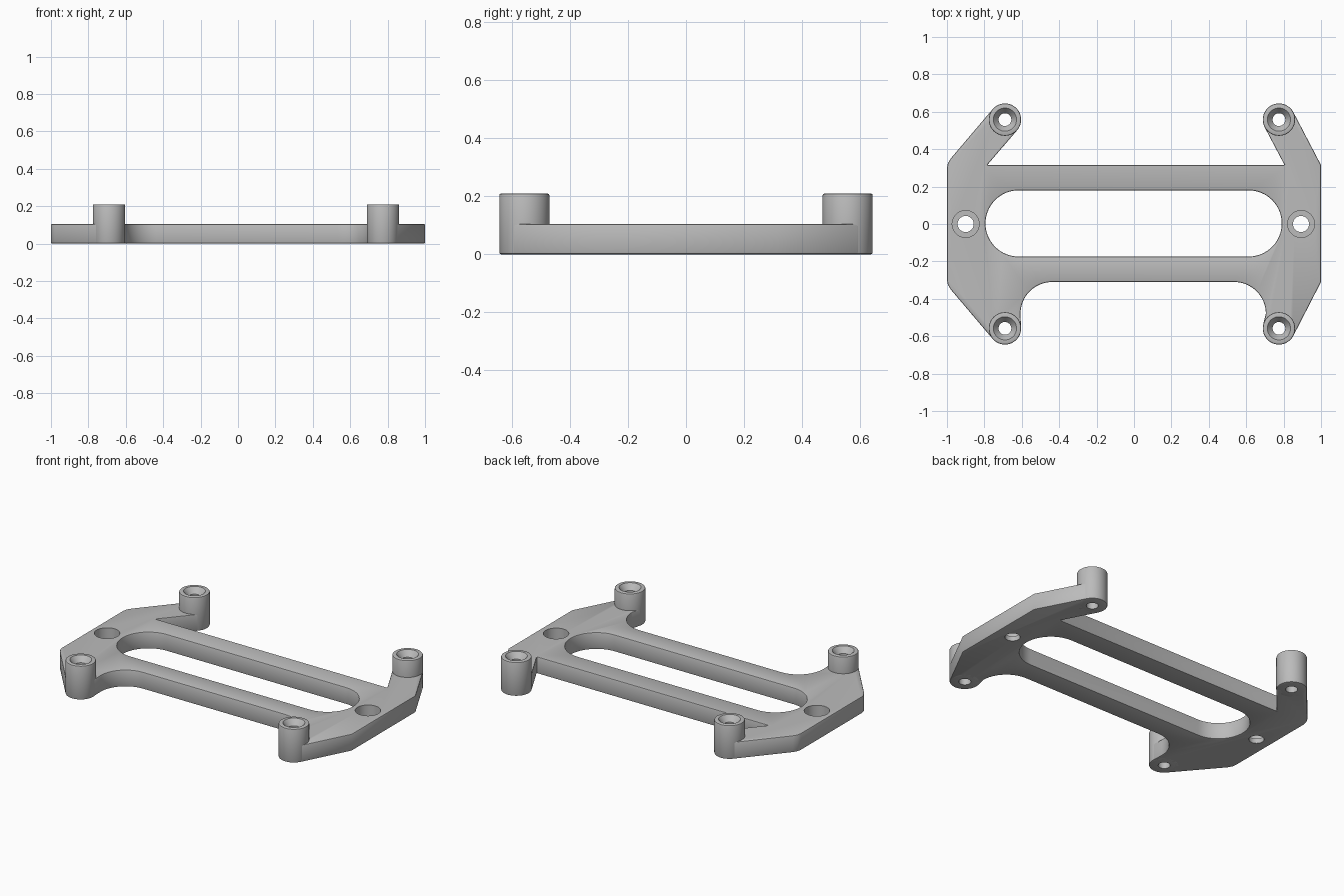
import bpy, bmesh, math
from mathutils import Vector

cube = bpy.data.objects.get("Cube")
if cube:
    bpy.data.objects.remove(cube, do_unlink=True)

THICK, POST_R, POST_H = 0.105, 0.0865, 0.21
POSTS = {"left_back": (0.775, 0.558), "right_back": (-0.69, 0.558),
         "left_front": (0.775, -0.558), "right_front": (-0.69, -0.558)}
MOUNT_HOLES = [(0.893, 0), (-0.9, 0)]

gray = bpy.data.materials.new("plain gray")
gray.use_nodes = True
gray.diffuse_color = (0.5, 0.5, 0.5, 1)
gray.node_tree.nodes["Principled BSDF"].inputs["Base Color"].default_value = gray.diffuse_color


def arc(cx, cy, r, start, end, steps=16):
    angles = [math.radians(start + (end - start) * i / steps) for i in range(steps + 1)]
    return [(cx + r * math.cos(a), cy + r * math.sin(a)) for a in angles]


def finish(name, bm):
    bmesh.ops.recalc_face_normals(bm, faces=bm.faces)
    mesh = bpy.data.meshes.new(name)
    bm.to_mesh(mesh)
    bm.free()
    mesh.materials.append(gray)
    obj = bpy.data.objects.new(name, mesh)
    bpy.context.collection.objects.link(obj)
    return obj


def prism(name, outline, z0, z1):
    bm = bmesh.new()
    face = bm.faces.new([bm.verts.new((x, y, z0)) for x, y in outline])
    top = bmesh.ops.extrude_face_region(bm, geom=[face])["geom"]
    bmesh.ops.translate(bm, vec=(0, 0, z1 - z0),
                        verts=[g for g in top if isinstance(g, bmesh.types.BMVert)])
    return finish(name, bm)


def activate(obj):
    bpy.ops.object.select_all(action='DESELECT')
    obj.select_set(True)
    bpy.context.view_layer.objects.active = obj


def cut(obj, outline, z0, z1):
    cutter = prism("cutter", outline, z0, z1)
    cutter.hide_render = True
    mod = obj.modifiers.new("cut", 'BOOLEAN')
    mod.operation, mod.solver, mod.object = 'DIFFERENCE', 'EXACT', cutter
    activate(obj)
    bpy.ops.object.modifier_apply(modifier=mod.name)
    bpy.data.objects.remove(cutter, do_unlink=True)


def circle(x, y, r):
    return arc(x, y, r, 0, 360, 48)[:-1]


# Frame plate: four arms reaching the posts, filleted along the front
outline = [(-1, -0.30), (-0.995, -0.325), (-0.98, -0.35), (-0.756, -0.614),
           (-0.69, -0.60), (-0.604, -0.555)]
outline += arc(-0.437, -0.48, 0.17, 180, 90)
outline += arc(0.535, -0.48, 0.17, 90, 0)
outline += [(0.69, -0.54), (0.775, -0.60), (0.852, -0.598), (1, -0.31), (1, 0.315),
            (0.852, 0.598), (0.698, 0.518), (0.805, 0.315), (-0.785, 0.315),
            (-0.624, 0.502), (-0.756, 0.614), (-0.98, 0.35), (-0.995, 0.325), (-1, 0.30)]
plate = prism("frame_plate", outline, 0, THICK)

# Long rounded slot, then softened edges
cut(plate, arc(0.613, 0.003, 0.177, -90, 90, 32) + arc(-0.617, 0.003, 0.177, 90, 270, 32), -0.1, 0.3)
bevel = plate.modifiers.new("soft edges", 'BEVEL')
bevel.width, bevel.segments = 0.007, 2
bevel.limit_method, bevel.angle_limit = 'ANGLE', math.radians(60)
activate(plate)
bpy.ops.object.modifier_apply(modifier=bevel.name)

# Counterbored mounting holes and clearance for the posts
for x, y in MOUNT_HOLES:
    cut(plate, circle(x, y, 0.043), -0.1, 0.3)
    cut(plate, circle(x, y, 0.072), 0.03, 0.3)
for x, y in POSTS.values():
    cut(plate, circle(x, y, 0.06), -0.1, 0.3)
parts = [plate]

# Turned posts with a countersunk through hole
profile = [(0.034, 0), (POST_R - 0.007, 0), (POST_R - 0.002, 0.002), (POST_R, 0.007),
           (POST_R, POST_H - 0.007), (POST_R - 0.002, POST_H - 0.002),
           (POST_R - 0.007, POST_H), (0.062, POST_H), (0.034, POST_H - 0.035)]
for name, (x, y) in POSTS.items():
    bm = bmesh.new()
    verts = [bm.verts.new((x + r, y, z)) for r, z in profile]
    edges = [bm.edges.new((verts[i - 1], verts[i])) for i in range(len(verts))]
    bmesh.ops.spin(bm, geom=verts + edges, cent=(x, y, 0), axis=(0, 0, 1),
                   angle=math.tau, steps=48)
    bmesh.ops.remove_doubles(bm, verts=bm.verts, dist=0.0005)
    parts.append(finish(name + "_post", bm))

for part in parts:
    activate(part)
    bpy.ops.object.shade_smooth_by_angle(angle=math.radians(30))
